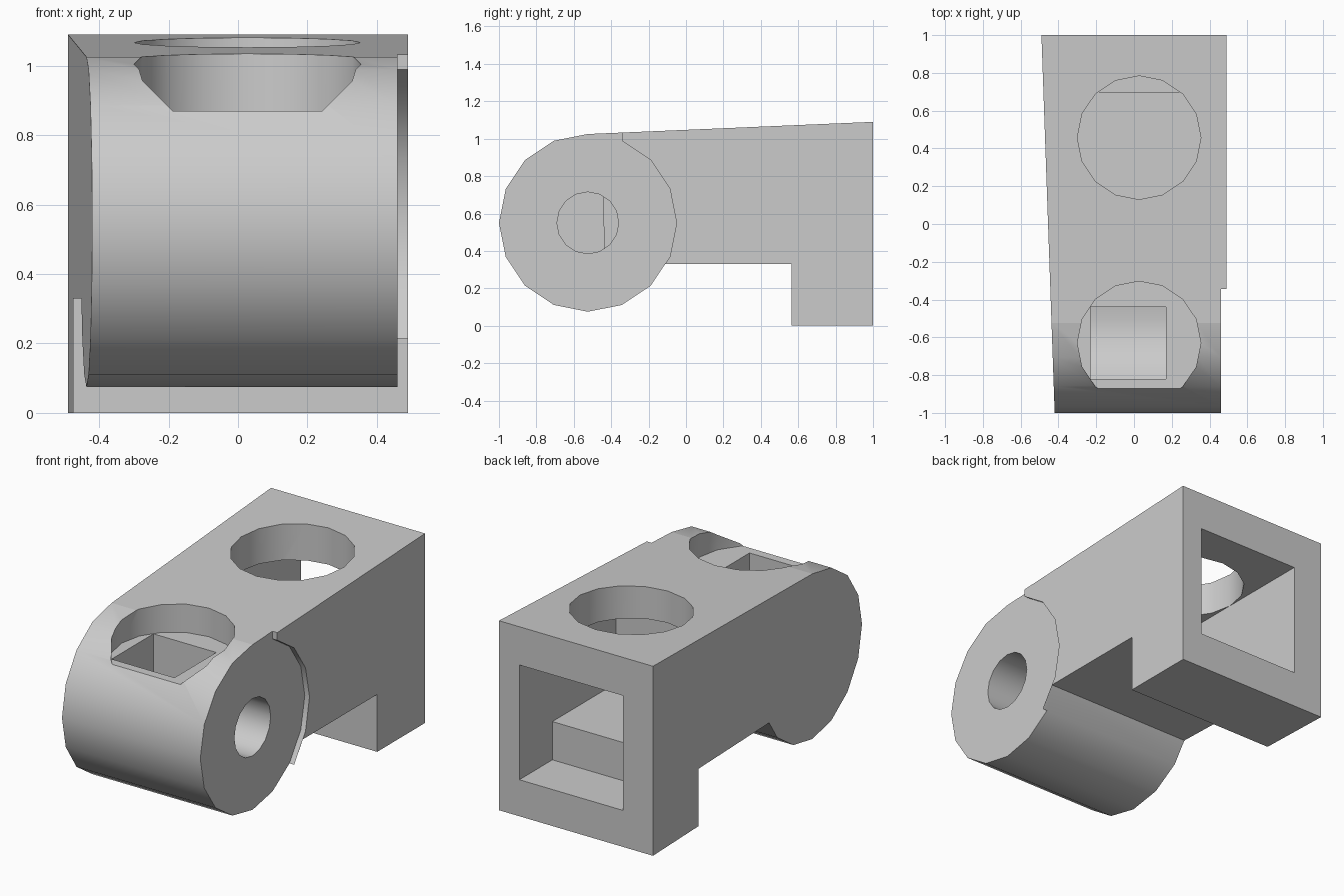
import bpy, bmesh
from math import radians, cos, sin
from mathutils import Vector

cube = bpy.data.objects.get("Cube")
if cube:
    bpy.data.objects.remove(cube, do_unlink=True)

AXIS_Y, AXIS_Z, RADIUS = -0.525, 0.55, 0.475


def arc(radius, start, stop, steps):
    """Points (y, z) on a circle around the hinge axis."""
    angles = [radians(start + (stop - start) * i / steps) for i in range(steps + 1)]
    return [(AXIS_Y + radius * cos(a), AXIS_Z + radius * sin(a)) for a in angles]


def prism(name, points, place, direction):
    """Extrude a flat outline along a direction."""
    bm = bmesh.new()
    face = bm.faces.new([bm.verts.new(place(a, b)) for a, b in points])
    new = bmesh.ops.extrude_face_region(bm, geom=[face])["geom"]
    bmesh.ops.translate(bm, vec=Vector(direction),
                        verts=[v for v in new if isinstance(v, bmesh.types.BMVert)])
    bmesh.ops.recalc_face_normals(bm, faces=bm.faces)
    mesh = bpy.data.meshes.new(name)
    bm.to_mesh(mesh)
    bm.free()
    obj = bpy.data.objects.new(name, mesh)
    bpy.context.collection.objects.link(obj)
    return obj


def across(name, points, x0, x1):
    return prism(name, points, lambda y, z: (x0, y, z), (x1 - x0, 0, 0))


def box(name, x, y, z):
    outline = [(y[0], z[0]), (y[1], z[0]), (y[1], z[1]), (y[0], z[1])]
    return across(name, outline, *x)


def round_hole(name, y, bottom):
    turns = [radians(22.5 * i) for i in range(16)]
    points = [(0.027 + 0.327 * cos(a), y + 0.327 * sin(a)) for a in turns]
    return prism(name, points, lambda a, b: (a, b, bottom), (0, 0, 1.3 - bottom))


# Hinge barrel, arm and foot share one side profile
profile = arc(RADIUS, 90, 315, 10) + [
    (-0.111, 0.33), (0.565, 0.33), (0.565, 0), (1, 0), (1, 1.09)]
body = across("hinge_body", profile, -0.6, 0.49)

# Tapered side
bm = bmesh.new()
bm.from_mesh(body.data)
bmesh.ops.bisect_plane(bm, geom=bm.verts[:] + bm.edges[:] + bm.faces[:],
                       plane_co=(-0.455, 0, 0), plane_no=(-1, -0.035, 0),
                       clear_outer=True)
bmesh.ops.holes_fill(bm, edges=[e for e in bm.edges if e.is_boundary], sides=0)
bmesh.ops.recalc_face_normals(bm, faces=bm.faces)
bm.to_mesh(body.data)
bm.free()

# Recessed barrel end, round openings, rear socket, barrel pocket, pin hole
pocket = [(-0.82, 0.9)] + arc(0.38, 219, 283, 6) + [(-0.44, 0.9)]
cutters = [
    across("barrel_recess", arc(RADIUS, 67.5, -90, 7)
           + [(-1.2, -0.1), (-1.2, 1.2), (-0.343, 1.2)], 0.46, 0.6),
    box("socket_mouth", (-0.30, 0.36), (0.70, 1.2), (0.21, 0.87)),
    box("socket_depth", (-0.30, 0.36), (0.12, 1.1), (0.43, 0.87)),
    round_hole("rear_opening", 0.457, 0.8),
    round_hole("front_opening", -0.63, 0.87),
    across("barrel_pocket", pocket, -0.23, 0.17),
    across("pin_hole", arc(0.165, 0, 337.5, 15), 0.08, 0.6),
]

bpy.context.view_layer.objects.active = body
for cutter in cutters:
    cutter.hide_render = True
    cut = body.modifiers.new(cutter.name, "BOOLEAN")
    cut.operation, cut.solver, cut.object = "DIFFERENCE", "EXACT", cutter
    bpy.ops.object.modifier_apply(modifier=cut.name)
    bpy.data.objects.remove(cutter, do_unlink=True)

# Grey finish
grey = bpy.data.materials.new("light_grey")
grey.use_nodes = True
colour = (0.6, 0.6, 0.6, 1)
grey.diffuse_color = colour
grey.node_tree.nodes["Principled BSDF"].inputs["Base Color"].default_value = colour
body.data.materials.clear()
body.data.materials.append(grey)
for face in body.data.polygons:
    face.material_index = 0

# Smooth barrel with crisp edges, including where it meets the flat top
bpy.ops.object.select_all(action="DESELECT")
body.select_set(True)
bpy.ops.object.shade_smooth_by_angle(angle=radians(30))
for edge in body.data.edges:
    ends = [body.data.vertices[i].co for i in edge.vertices]
    if all(abs(p.y - AXIS_Y) < 0.005 and p.z > 1 for p in ends):
        edge.use_edge_sharp = True
